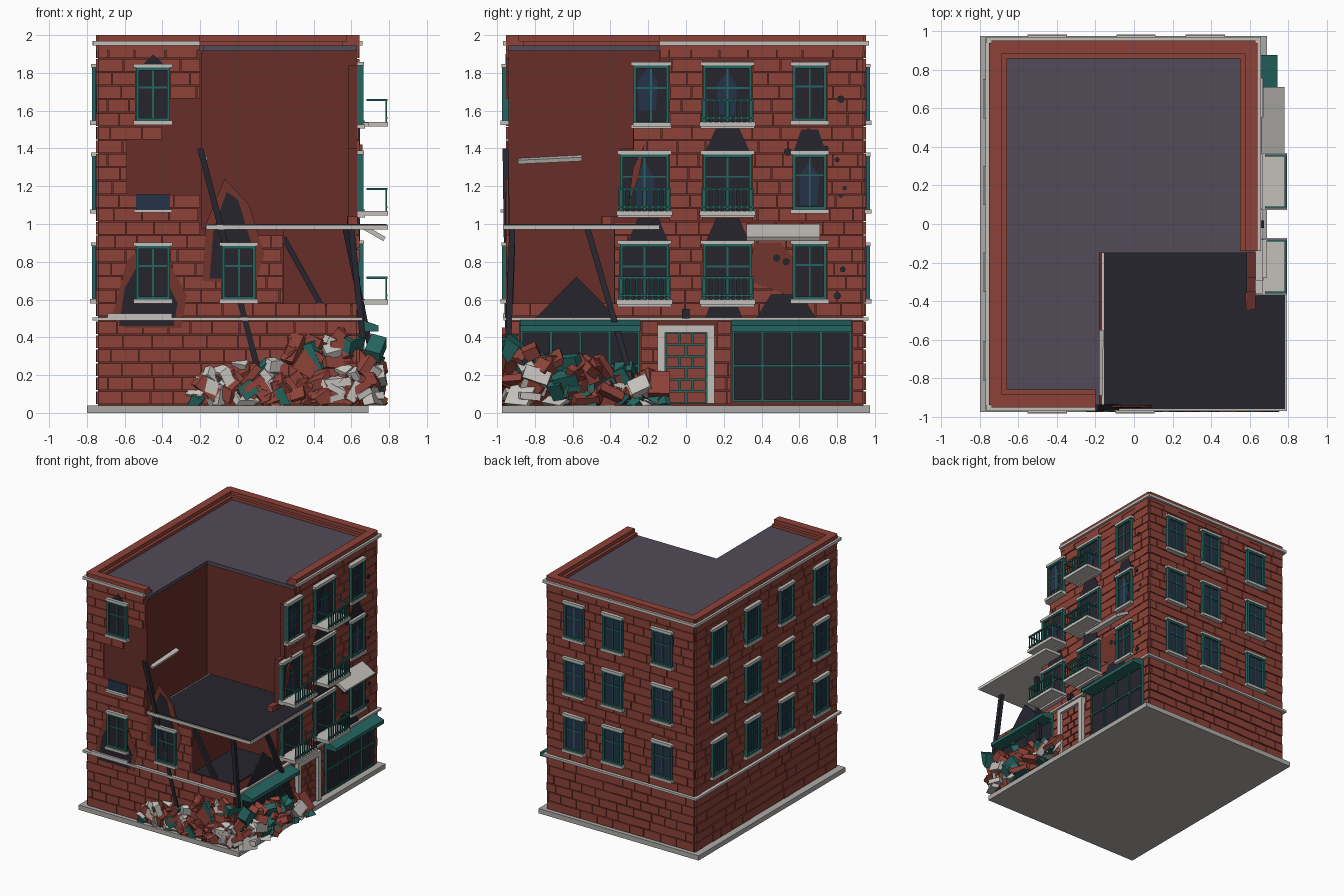
import bpy, bmesh, math, random
from mathutils import Vector, Euler

if "Cube" in bpy.data.objects:
    bpy.data.objects.remove(bpy.data.objects["Cube"])
random.seed(4)

COL = {"brick": (.27, .055, .04), "mortar": (.14, .028, .022), "scorch": (.17, .035, .025),
       "stone": (.55, .53, .5), "base": (.42, .41, .39), "teal": (.018, .13, .115),
       "dark": (.02, .018, .027), "glass": (.018, .032, .065), "roof": (.085, .07, .095)}
MATS = {}
for k, c in COL.items():
    MATS[k] = bpy.data.materials.new(k)
    MATS[k].diffuse_color = (*c, 1)
parts = {}


def solid(name, mat, a, b):
    """Closed prism between two matching rings of points."""
    bm = parts.setdefault((name, mat), bmesh.new())
    va, vb = [bm.verts.new(p) for p in a], [bm.verts.new(p) for p in b]
    bm.faces.new(va[::-1])
    bm.faces.new(vb)
    n = len(a)
    for i in range(n):
        bm.faces.new((va[i], va[(i + 1) % n], vb[(i + 1) % n], vb[i]))


def rect(x0, x1, y0, y1):
    return [(x0, y0), (x1, y0), (x1, y1), (x0, y1)]


def prism(name, mat, pts, z0, z1):
    solid(name, mat, [(x, y, z0) for x, y in pts], [(x, y, z1) for x, y in pts])


def P(s, u, d, z):
    """Wall coordinates: u along the wall, d outward, z up."""
    return {"F": (u, -.94 - d, z), "B": (u, .94 + d, z),
            "L": (-.74 - d, u, z), "R": (.63 + d, u, z)}[s]


def wshape(name, mat, s, pts, d0, d1):
    solid(name, mat, [P(s, u, d0, z) for u, z in pts], [P(s, u, d1, z) for u, z in pts])


def wbox(name, mat, s, u0, u1, z0, z1, d0, d1):
    wshape(name, mat, s, rect(u0, u1, z0, z1), d0, d1)


def tilted(name, mat, c, size, rot, clamp=False):
    m = Euler(rot).to_matrix()
    def v(x, y, z):
        p = m @ Vector((x * size[0] / 2, y * size[1] / 2, z * size[2] / 2)) + Vector(c)
        if clamp:
            p = Vector((min(p.x, .795), max(p.y, -.975), max(p.z, .04)))
        return p
    q = rect(-1, 1, -1, 1)
    solid(name, mat, [v(x, y, -1) for x, y in q], [v(x, y, 1) for x, y in q])


def beam(name, a, b, w=.016):
    q = rect(-w, w, -w, w)
    solid(name, "dark", [(a[0] + x, a[1] + y, a[2]) for x, y in q],
          [(b[0] + x, b[1] + y, b[2]) for x, y in q])


# Base, body with the missing corner, floors and roof
prism("base_slab", "base", rect(-.8, .69, -.975, .975), 0, .04)
def ell(cx, cy):
    return [(-.74, -.94), (cx, -.94), (cx, cy), (.63, cy), (.63, .94), (-.74, .94)]
prism("body", "mortar", rect(-.74, .63, -.94, .94), .04, .57)
prism("body", "mortar", ell(.24, -.38), .57, .975)
prism("body", "mortar", ell(-.19, -.14), .975, 1.92)
prism("inner_floor", "dark", rect(.24, .62, -.93, -.38), .57, .576)
prism("broken_floor", "stone", rect(-.17, .795, -.97, -.14), .97, .995)
prism("floor_top", "dark", rect(-.155, .785, -.96, -.15), .995, 1.0)
prism("roof", "roof", ell(-.18, -.15), 1.915, 1.945)
for y0, z0, z1 in ((-.28, 1.4, 1.84), (-.35, 1.04, 1.4), (-.44, .99, 1.04)):
    prism("wall_remnant", "mortar", rect(.585, .63, y0, -.14), z0, z1)
# Parapet, cornice and storey band
runs = (("F", -.74, -.2), ("B", -.74, .63), ("L", -.94, .94), ("R", -.14, .94))
for s, a, b in runs:
    wbox("parapet", "brick", s, a, b, 1.92, 2, -.055, .012)
    wbox("parapet_step", "brick", s, a, b, 1.92, 1.97, -.08, -.05)
    lo = a - (.028 if s in "FB" else 0)
    hi = b + (.028 if s == "B" else 0)
    wbox("cornice", "stone", s, lo, hi, 1.945, 1.968, 0, .03)
prism("storey_band", "stone", rect(-.77, .66, -.967, .967), .488, .506)

# Windows: frame, panes, sill and lintel
holes = {s: [] for s in "FBLR"}


def window(s, u, z0, z1, w=.18, lo=None):
    a, b = u - w / 2 if lo is None else lo, u + w / 2
    holes[s].append((a, b, z0, z1))
    wbox("window_glass", "glass" if s in "BL" else "dark", s, a, b, z0, z1, 0, .018)
    t = .017
    for q in ((a, a + t, z0, z1), (b - t, b, z0, z1), (a, b, z0, z0 + t), (a, b, z1 - t, z1)):
        wbox("window_frame", "teal", s, *q, 0, .034)
    m, h = (a + b) / 2, z0 + (z1 - z0) * .62
    wbox("window_bars", "teal", s, m - .005, m + .005, z0, z1, 0, .024)
    wbox("window_bars", "teal", s, a, b, h - .005, h + .005, 0, .024)
    wbox("window_sill", "stone", s, a - .012, b + .012, z0 - .02, z0 + .002, 0, .043)
    wbox("window_lintel", "stone", s, a - .012, b + .012, z1 - .002, z1 + .018, 0, .038)


LEVELS = ((.6, .885), (1.075, 1.36), (1.545, 1.83))
for z0, z1 in LEVELS:
    for u in (-.45, .01, .37):
        window("B", u, z0, z1)
    for u in (.65, .2, -.25, -.71):
        window("L", u, z0, z1)
    window("R", .655, z0, z1 + .01)
    window("R", .22, z0 - .02, z1 + .01, .26)
    window("R", -.22, z0 - .02, z1 + .01, .26, -.28 if z0 > 1.5 else None)
window("F", -.45, .6, .885)
window("F", .005, .6, .885)
window("F", -.45, 1.545, 1.83)
# Half-buried front window
wbox("window_glass", "glass", "F", -.54, -.36, 1.07, 1.155, 0, .018)
wbox("window_sill", "stone", "F", -.55, -.35, 1.06, 1.078, 0, .043)

# Balconies
for z in (.575, 1.045, 1.515):
    for u in (-.22, .22):
        a, b = u - .14, u + .14
        if u < 0 and z > 1.5:
            wbox("balcony_slab", "stone", "R", -.28, b, z, z + .022, 0, .06)
            continue
        wbox("balcony_slab", "stone", "R", a - .008, b + .008, z, z + .025, 0, .165)
        t = z + .14
        for zz in (z + .045, t):
            wbox("balcony_rail", "teal", "R", a, b, zz - .005, zz + .006, .15, .162)
        for i in range(10):
            c = a + .006 + (b - a - .012) * i / 9
            wbox("balcony_bars", "teal", "R", c - .004, c + .004, z + .02, t, .152, .16)
        for c in (a + .005, b - .005):
            wbox("balcony_rail", "teal", "R", c - .005, c + .005, t - .005, t + .006, .05, .16)

# Shopfronts with awnings
for a, b in ((-.87, -.25), (.25, .87)):
    holes["R"].append((a - .01, b + .01, .06, .5))
    wbox("shop_glass", "dark", "R", a, b, .06, .44, 0, .016)
    for i in range(5):
        c = a + (b - a) * i / 4
        wbox("shop_frame", "teal", "R", c - .007, c + .007, .06, .44, 0, .026)
    for z in (.065, .25, .43):
        wbox("shop_frame", "teal", "R", a, b, z - .007, z + .007, 0, .026)
    pro = [(0, .495), (.02, .495), (.115, .462), (.115, .432), (0, .432)]
    solid("awning", "teal", [P("R", a - .008, d, z) for d, z in pro],
          [P("R", b + .008, d, z) for d, z in pro])
# Bricked-up doorway and lamp
holes["R"].append((-.15, .15, .04, .47))
for q in ((-.15, -.11, .05, .46), (.11, .15, .05, .46), (-.15, .15, .425, .465)):
    wbox("door_surround", "stone", "R", *q, 0, .04)
wbox("door_backing", "teal", "R", -.11, .11, .05, .43, 0, .012)
for r in range(6):
    cuts = [-.11, -.035, .035, .11] if r % 2 else [-.11, 0, .11]
    for a, b in zip(cuts, cuts[1:]):
        wbox("door_bricks", "brick", "R", a + .006, b - .006, .056 + r * .062, .11 + r * .062, 0, .022)
wbox("door_lamp", "dark", "R", -.022, .018, .5, .55, 0, .045)

# Running-bond bricks, cut around openings and collapsed areas
holes["F"] += [(-.2, .7, .98, 2), (-.4, -.2, 1.43, 1.63), (-.585, -.19, 1.155, 1.43), (.24, .7, .57, 1)]
holes["R"] += [(-1, -.44, .97, 2), (-1, -.35, 1.04, 2), (-1, -.28, 1.4, 2), (-1, -.14, 1.84, 2), (-1, -.38, .57, 1)]
courses = [.045 + i * .074 for i in range(6)] + [.51 + i * .072 for i in range(20)]
for s in "FBLR":
    a, b = (-.74, .63) if s in "FB" else (-.94, .94)
    for r, z in enumerate(courses):
        c, u = z + .035, a - (r % 2) * .07
        while u < b:
            w = random.uniform(.11, .17)
            segs = [(max(u, a), min(u + w, b))]
            for h0, h1, k0, k1 in holes[s]:
                if k0 - .01 < c < k1 + .01:
                    segs = [q for p, e in segs for q in ((p, min(e, h0)), (max(p, h1), e)) if q[1] > q[0]]
            for p, e in segs:
                if e - p > .015:
                    wbox("wall_bricks", "brick", s, p + .002, e - .002, z + .002, z + .068, 0, random.choice((.008, .012)))
            u += w

# Soot and exposed-plaster patches
def patch(s, pts, mat="dark", d=.015):
    wshape("soot_patch" if mat == "dark" else "plaster_patch", mat, s, pts, 0, d)
patch("F", [(-.67, .5), (-.59, .8), (-.52, .87), (-.4, .86), (-.27, .62), (-.3, .45), (-.6, .45)], "scorch", .013)
patch("F", [(-.63, .46), (-.6, .66), (-.52, .8), (-.42, .78), (-.32, .58), (-.34, .46)])
patch("F", [(-.19, .7), (-.17, 1.0), (-.07, 1.24), (.06, 1.1), (.14, .84), (.09, .68)], "scorch", .013)
patch("F", [(-.15, .71), (-.13, .97), (-.06, 1.17), (0, 1.13), (.07, .9), (.08, .72)])
patch("F", [(-.51, 1.84), (-.45, 1.9), (-.39, 1.84)])
for u, z, w in ((.22, 1.38, .12), (.22, .9, .12), (.655, 1.37, .09), (-.2, .9, .11), (.53, .5, .16), (.2, .5, .1)):
    patch("R", [(u - w, z), (u - w / 2, z + .13), (u + w / 2, z + .13), (u + w, z)])
patch("R", [(-.8, .5), (-.58, .72), (-.36, .5)])
patch("R", [(.33, .7), (.36, .9), (.5, .9), (.66, .72), (.6, .6)], "scorch", .013)
for u, z in ((-.22, 1.1), (-.2, 1.6), (.22, 1.58), (.655, 1.1)):
    wshape("broken_pane", "glass", "R", [(u - .05, z), (u - .055, z + .16), (u, z + .23), (u + .05, z + .15), (u + .04, z)], 0, .021)
wshape("glass_shard", "scorch", "R", [(-.31, 1.08), (-.28, 1.3), (-.22, 1.42), (-.25, 1.25)], 0, .03)
for u, z, r in ((.82, 1.66, .02), (.54, 1.38, .022), (.8, 1.34, .013), (.84, 1.19, .012), (.82, 1.15, .012),
                (.48, .82, .02), (.53, .8, .02), (.83, .76, .015), (.8, .62, .02), (.74, 1.4, .015)):
    wshape("bullet_hole", "dark", "R", [(u + r * math.cos(i * math.pi / 4), z + r * math.sin(i * math.pi / 4)) for i in range(8)], 0, .016)

# Fallen slabs and charred beams
tilted("fallen_slab", "stone", (-.315, -.72, 1.39), (.32, .34, .022), (.05, math.radians(20), 0))
tilted("hanging_slab", "stone", (.715, .515, .955), (.14, .39, .025), (0, math.radians(30), 0))
wbox("fallen_sill", "stone", "F", -.69, -.35, .502, .525, 0, .03)
tilted("loose_brick", "brick", (.605, -.4, 1.02), (.05, .09, .04), (0, 0, .05))
beam("charred_beam", (.1, -.94, .25), (-.2, -.955, 1.4))
beam("charred_beam", (.44, -.93, .57), (.24, -.92, .93))
beam("charred_beam", (.72, -.31, .25), (.57, -.52, .97))
beam("charred_beam", (.66, -.94, .4), (.6, -.92, .97))

# Rubble heap round the broken corner
def rubble(x, y, z):
    mat = random.choice(("brick", "brick", "stone", "teal"))
    size = [random.uniform(.06, .17), random.uniform(.06, .15), random.uniform(.03, .09)]
    tilted("rubble", mat, (x, y, z), size, [random.uniform(-1.2, 1.2) for _ in range(3)], True)
for i in range(75):
    t = random.random()
    rubble(-.22 + .95 * t, random.uniform(-.96, -.92), .06 + random.random() * (.12 + .24 * min(t * 1.3, 1)))
for i in range(65):
    t = random.random()
    rubble(random.uniform(.62, .73), -.93 + .8 * t, .06 + random.random() * (.3 - .2 * t))

# Turn every gathered part into an object
for (name, mat), bm in parts.items():
    bmesh.ops.recalc_face_normals(bm, faces=bm.faces[:])
    me = bpy.data.meshes.new(name)
    bm.to_mesh(me)
    bm.free()
    me.materials.append(MATS[mat])
    bpy.context.collection.objects.link(bpy.data.objects.new(name if name not in bpy.data.objects else name + "_" + mat, me))

for m in bpy.data.materials:
    if m.users and not m.is_grease_pencil:
        m.use_nodes = True
        m.node_tree.nodes["Principled BSDF"].inputs["Base Color"].default_value = m.diffuse_color
